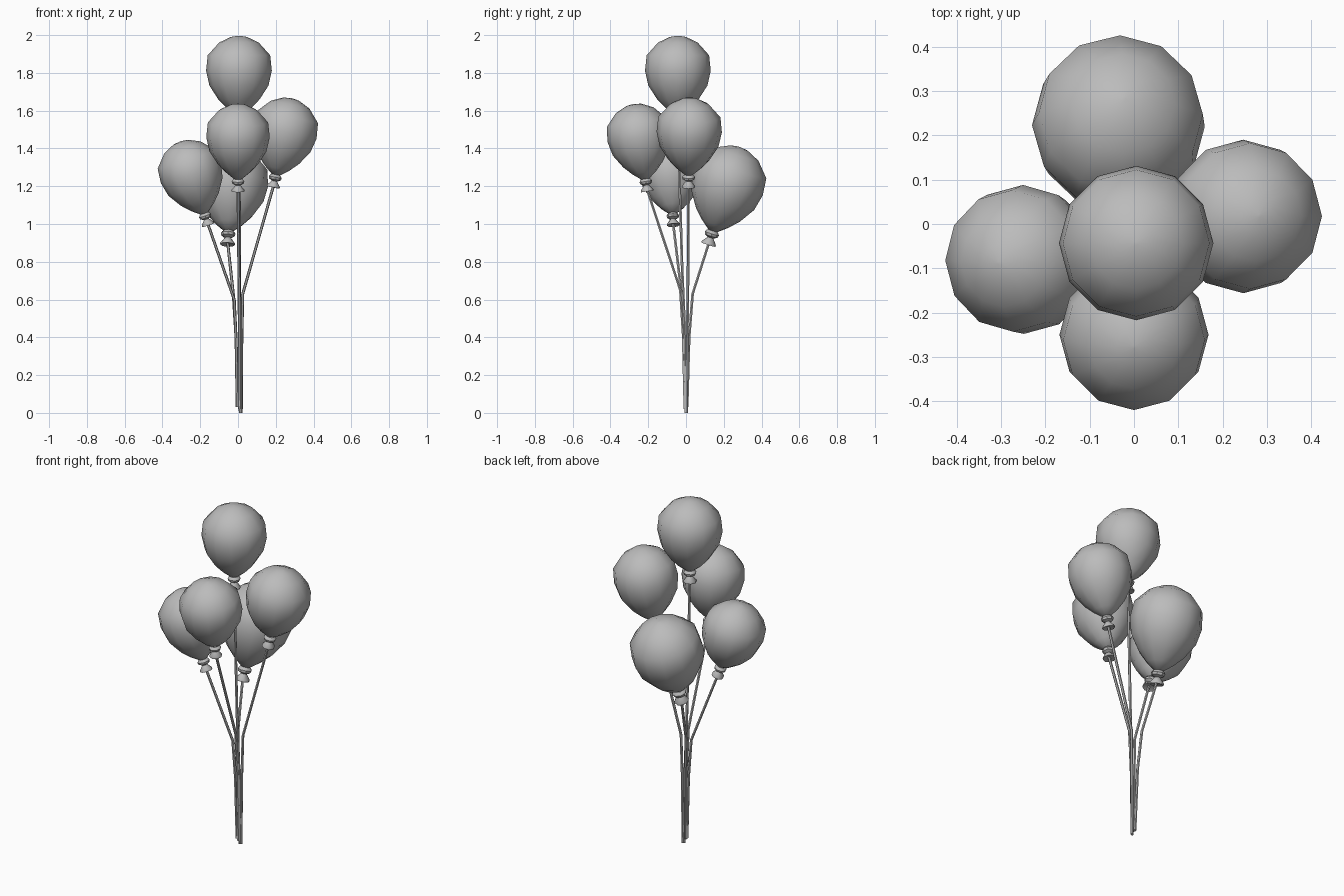
import bpy, math
from mathutils import Vector

if "Cube" in bpy.data.objects:
    bpy.data.objects.remove(bpy.data.objects["Cube"])

grey = bpy.data.materials.new("plain_grey")
grey.diffuse_color = (0.5, 0.5, 0.5, 1)
grey.use_nodes = True
grey.node_tree.nodes["Principled BSDF"].inputs["Base Color"].default_value = grey.diffuse_color


def make_object(name, verts, faces, angle):
    mesh = bpy.data.meshes.new(name)
    mesh.from_pydata(verts, [], faces)
    mesh.materials.append(grey)
    ob = bpy.data.objects.new(name, mesh)
    bpy.context.collection.objects.link(ob)
    bpy.ops.object.select_all(action='DESELECT')
    bpy.context.view_layer.objects.active = ob
    ob.select_set(True)
    bpy.ops.object.shade_smooth_by_angle(angle=math.radians(angle))
    return ob


def skin(name, rings, angle):
    """Join equal rings of points into a closed tube with capped ends."""
    n = len(rings[0])
    verts = [p for ring in rings for p in ring]
    faces = [(k * n + i, k * n + (i + 1) % n, (k + 1) * n + (i + 1) % n, (k + 1) * n + i)
             for k in range(len(rings) - 1) for i in range(n)]
    last = (len(rings) - 1) * n
    faces += [tuple(reversed(range(n))), tuple(range(last, last + n))]
    return make_object(name, verts, faces, angle)


def lathe(name, profile, base, axis, size, sides, angle):
    """Turn a (distance along axis, radius) profile around a tilted axis."""
    rot = Vector((0, 0, 1)).rotation_difference(axis)
    rings = [[base + rot @ Vector((r * size * math.cos(2 * math.pi * i / sides),
                                   r * size * math.sin(2 * math.pi * i / sides), t * size))
              for i in range(sides)] for t, r in profile]
    return skin(name, rings, angle)


def string(name, points, radius=0.008, sides=6):
    rings = [[Vector(p) + Vector((radius * math.cos(2 * math.pi * i / sides),
                                  radius * math.sin(2 * math.pi * i / sides), 0))
              for i in range(sides)] for p in points]
    return skin(name, rings, 50)


BALLOON = [(0, 0.13), (0.2, 0.38), (0.46, 0.63), (0.88, 0.9), (1.33, 1.0),
           (1.8, 0.95), (2.19, 0.6), (2.36, 0.24), (2.39, 0.02)]
KNOT = [(-0.37, 0.05), (-0.4, 0.2), (-0.35, 0.2), (-0.2, 0.08), (-0.15, 0.18),
        (-0.08, 0.2), (-0.02, 0.16), (0.03, 0.08)]

# name, centre, radius, lean axis, string bend, string foot
BUNCH = [
    ("top", (0.005, -0.043, 1.815), 0.174, (0, 0, 1), (0.008, -0.02, 0.75), (0.012, 0.0, 0.0)),
    ("front", (0, -0.25, 1.463), 0.168, (0, -0.035, 0.225), (0.006, -0.03, 0.65), (0.008, -0.006, 0.02)),
    ("right", (0.247, 0.017, 1.49), 0.173, (0.05, 0.003, 0.245), (0.025, 0.01, 0.63), (0.017, 0.004, 0.0)),
    ("left", (-0.25, -0.08, 1.272), 0.168, (-0.075, -0.01, 0.225), (-0.02, -0.02, 0.6), (-0.004, -0.004, 0.03)),
    ("back", (-0.035, 0.222, 1.215), 0.195, (0.016, 0.08, 0.25), (-0.025, 0.035, 0.63), (-0.002, 0.006, 0.03)),
]

for name, centre, radius, lean, bend, foot in BUNCH:
    axis = Vector(lean).normalized()
    neck = Vector(centre) - axis * 1.35 * radius
    # inflated body
    lathe(name + "_balloon", BALLOON, neck, axis, radius, 12, 60)
    # tied knot with flared lip
    lathe(name + "_knot", KNOT, neck, axis, radius, 8, 40)
    # string, gently curved into the gathered bunch
    end = neck - axis * 0.33 * radius
    low = Vector(foot).lerp(Vector(bend), 0.62)
    low.x = low.x * 0.6 + foot[0] * 0.4
    low.y = low.y * 0.6 + foot[1] * 0.4
    string(name + "_string", [foot, low, bend, end])
